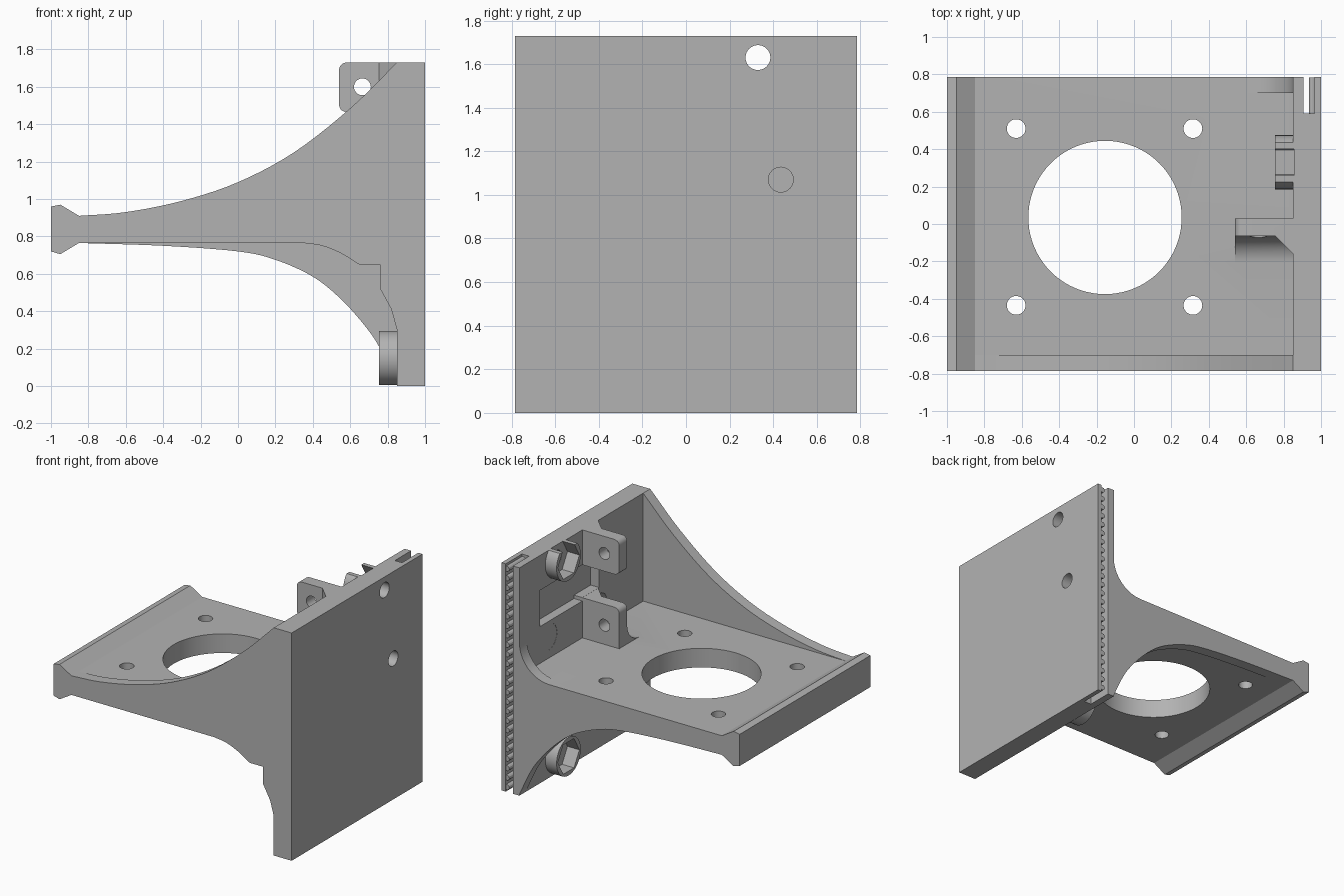
import bpy, bmesh, math
from mathutils import Vector, Matrix

if "Cube" in bpy.data.objects:
    bpy.data.objects.remove(bpy.data.objects["Cube"], do_unlink=True)

grey = bpy.data.materials.new("matte_grey")
grey.use_nodes = True
COLOUR = (0.45, 0.45, 0.45, 1)
grey.diffuse_color = COLOUR
grey.node_tree.nodes["Principled BSDF"].inputs["Base Color"].default_value = COLOUR


def add(name, bm):
    bmesh.ops.recalc_face_normals(bm, faces=bm.faces)
    mesh = bpy.data.meshes.new(name)
    bm.to_mesh(mesh)
    bm.free()
    mesh.materials.append(grey)
    ob = bpy.data.objects.new(name, mesh)
    bpy.context.collection.objects.link(ob)
    return ob


def prism(name, points, start, end, axis="y"):
    """Extrude an (x, z) outline along y, or an (x, y) outline along z."""
    bm = bmesh.new()
    place = (lambda a, b: (a, start, b)) if axis == "y" else (lambda a, b: (a, b, start))
    face = bm.faces.new([bm.verts.new(place(*p)) for p in points])
    new = bmesh.ops.extrude_face_region(bm, geom=[face])["geom"]
    shift = Vector((0, end - start, 0)) if axis == "y" else Vector((0, 0, end - start))
    bmesh.ops.translate(bm, vec=shift, verts=[v for v in new if isinstance(v, bmesh.types.BMVert)])
    return add(name, bm)


def box(name, x, y, z):
    return prism(name, [(x[0], z[0]), (x[1], z[0]), (x[1], z[1]), (x[0], z[1])], *y)


def rod(name, centre, axis, r, length, sides=40, r2=None, turn=0):
    bm = bmesh.new()
    bmesh.ops.create_cone(bm, cap_ends=True, segments=sides, radius1=r,
                          radius2=r if r2 is None else r2, depth=length)
    spin = Vector((0, 0, 1)).rotation_difference(Vector(axis)).to_matrix().to_4x4()
    bm.transform(Matrix.Translation(centre) @ spin @ Matrix.Rotation(turn, 4, "Z"))
    return add(name, bm)


def boolean(ob, others, operation):
    """Apply each boolean and drop the helper."""
    for other in others:
        bpy.context.view_layer.objects.active = ob
        mod = ob.modifiers.new("bool", "BOOLEAN")
        mod.operation, mod.solver, mod.object = operation, "EXACT", other
        bpy.ops.object.modifier_apply(modifier=mod.name)
        bpy.data.objects.remove(other, do_unlink=True)


def arc(cx, cz, r, a0, a1, n=10):
    return [(cx + r * math.cos(math.radians(a0 + (a1 - a0) * i / n)),
             cz + r * math.sin(math.radians(a0 + (a1 - a0) * i / n))) for i in range(n + 1)]


def smooth_path(pts, steps=5):
    """Catmull-Rom curve through a few points."""
    v = [Vector(p) for p in pts]
    v = [2 * v[0] - v[1]] + v + [2 * v[-1] - v[-2]]
    out = []
    for a, b, c, d in zip(v, v[1:], v[2:], v[3:]):
        for i in range(steps):
            t = i / steps
            out.append(tuple(0.5 * (2 * b + (c - a) * t + (2 * a - 5 * b + 4 * c - d) * t * t
                                    + (3 * b - a - 3 * c + d) * t ** 3)))
    return out + [tuple(v[-2])]


W, TOP, FACE = 0.785, 1.73, 0.85
LOW, HIGH = 0.765, 0.91

# Upright plate and shelf with a flared lip
bracket = box("motor_bracket", (FACE, 1), (-W, W), (0, TOP))
shelf = prism("shelf", [(-1, 0.72), (-0.95, 0.705), (-0.85, LOW), (0.9, LOW), (0.9, HIGH),
                        (-0.85, HIGH), (-0.95, 0.97), (-1, 0.96)], -W, W)

# Front fin: tall sweep above, short stepped gusset below
sweep = smooth_path([(-0.85, HIGH), (-0.6, 0.93), (-0.3, 0.99), (0, 1.09), (0.3, 1.25),
                     (0.6, 1.485), (FACE, TOP)])
gusset = [(FACE, 0.3), (0.82, 0.41), (0.76, 0.52), (0.76, 0.65), (0.65, 0.65)]
gusset += smooth_path([(0.64, 0.655), (0.55, 0.71), (0.45, 0.75), (0.35, LOW)])
front_fin = prism("front_fin", sweep + [(0.92, TOP), (0.92, 0.3)] + gusset + [(-0.85, LOW)],
                  -W, -0.7)

# Rear fin: small fillet above, long sweep below
under = smooth_path([(FACE, 0.01), (0.76, 0.2), (0.68, 0.32), (0.55, 0.465), (0.4, 0.585),
                     (0.2, 0.675), (0, 0.72), (-0.4, 0.75), (-0.85, LOW)])
fillet = arc(FACE - 0.25, HIGH + 0.25, 0.25, 270, 360)
back_fin = prism("back_fin", [(-0.85, 0.85)] + fillet + [(0.9, 1.16), (0.9, 0.01)] + under,
                 0.7, W)
boolean(bracket, [shelf, front_fin, back_fin], "UNION")

# Two drilled lugs, each with a chamfered web
c = 0.04
upper_lug = prism("upper_lug", [(0.9, 1.465)] + arc(0.54 + c, 1.465 + c, c, 270, 180, 5)
                  + arc(0.54 + c, TOP - c, c, 180, 90, 5) + [(0.9, TOP)], -0.065, 0.03)
lower_lug = prism("lower_lug", [(0.9, 0.88), (0.54, 0.88)]
                  + arc(0.54 + c, 1.215 - c, c, 180, 90, 5) + [(0.9, 1.215)], -0.065, 0.03)
web = [(0.9, -0.02), (0.755, -0.02), (0.755, -0.065), (FACE, -0.16), (0.9, -0.16)]
upper_web = prism("upper_web", web, 1.465, TOP, "z")
lower_web = prism("lower_web", web, 0.88, 1.215, "z")

# Concave fillet at the foot of the lower lug
bm = bmesh.new()
outline = [(y, z) for y, z in arc(-0.21, HIGH + 0.145, 0.145, 270, 360)]
outline += [(-0.03, HIGH + 0.145), (-0.03, 0.88), (-0.21, 0.88)]
face = bm.faces.new([bm.verts.new((0.54, y, z)) for y, z in outline])
new = bmesh.ops.extrude_face_region(bm, geom=[face])["geom"]
bmesh.ops.translate(bm, vec=(0.34, 0, 0), verts=[v for v in new if isinstance(v, bmesh.types.BMVert)])
foot = add("lug_foot", bm)

# Nut bosses, the upper one trimmed by the top edge
X = (1, 0, 0)
bosses = [rod("nut_boss", (0.83, 0.33, z), X, 0.145, 0.15) for z in (0.15, 1.63)]
boolean(bosses[1], [box("trim", (0.5, 1.2), (0, 0.6), (TOP, 2))], "DIFFERENCE")
boolean(bracket, [upper_lug, lower_lug, upper_web, lower_web, foot] + bosses, "UNION")

# Shelf opening, screw holes and lip holes
Z = (0, 0, 1)
cuts = [rod("opening", (-0.155, 0.035, 0.84), Z, 0.41, 0.5, 80)]
cuts += [rod("hole", (x, y, 0.84), Z, 0.05, 0.5) for x in (-0.63, 0.315) for y in (-0.435, 0.51)]
cuts += [rod("lip_hole", (-1, y, 0.84), X, 0.037, 0.4, 24) for y in (-0.315, 0.34)]

# Countersunk holes in the upright plate
for y in (-0.17, 0.435):
    for z in (0.61, 1.07):
        cuts.append(rod("hole", (0.9, y, z), X, 0.057, 0.5))
        cuts.append(rod("sink", (0.88, y, z), X, 0.1, 0.06, r2=0.057))
        cuts.append(rod("sink_clear", (0.79, y, z), X, 0.1, 0.1222))

# Hex nut pockets with through holes
for z in (0.15, 1.63):
    cuts.append(rod("hole", (0.95, 0.33, z), X, 0.057, 0.5))
    cuts.append(rod("hex", (0.79, 0.33, z), X, 0.129, 0.13, 6))

# Lug pin holes, wall recess and belt slot
cuts += [rod("pin_hole", (0.665, 0, z), (0, 1, 0), 0.045, 0.3, 32) for z in (1.6, 1.055)]
cuts.append(box("recess", (0.7, 0.92), (0.03, 0.54), (1.19, 1.465)))
cuts.append(box("recess_end", (0.845, 0.92), (-0.17, 0.04), (1.216, 1.464)))
cuts.append(box("belt_slot", (0.905, 0.965), (0.59, 0.9), (-0.1, 2)))
boolean(bracket, cuts, "DIFFERENCE")

# Belt teeth along the slot
PITCH = TOP / 24
for i in range(24):
    rod("belt_tooth", (0.955, 0.687, PITCH * (i + 0.5)), (0, 1, 0), 0.02, 0.195, 12)

for ob in bpy.data.objects:
    if ob.type == "MESH" and ob.data.materials and ob.data.materials[0] == grey:
        ob.select_set(True)
        bpy.context.view_layer.objects.active = ob
bpy.ops.object.shade_smooth_by_angle(angle=math.radians(25))
